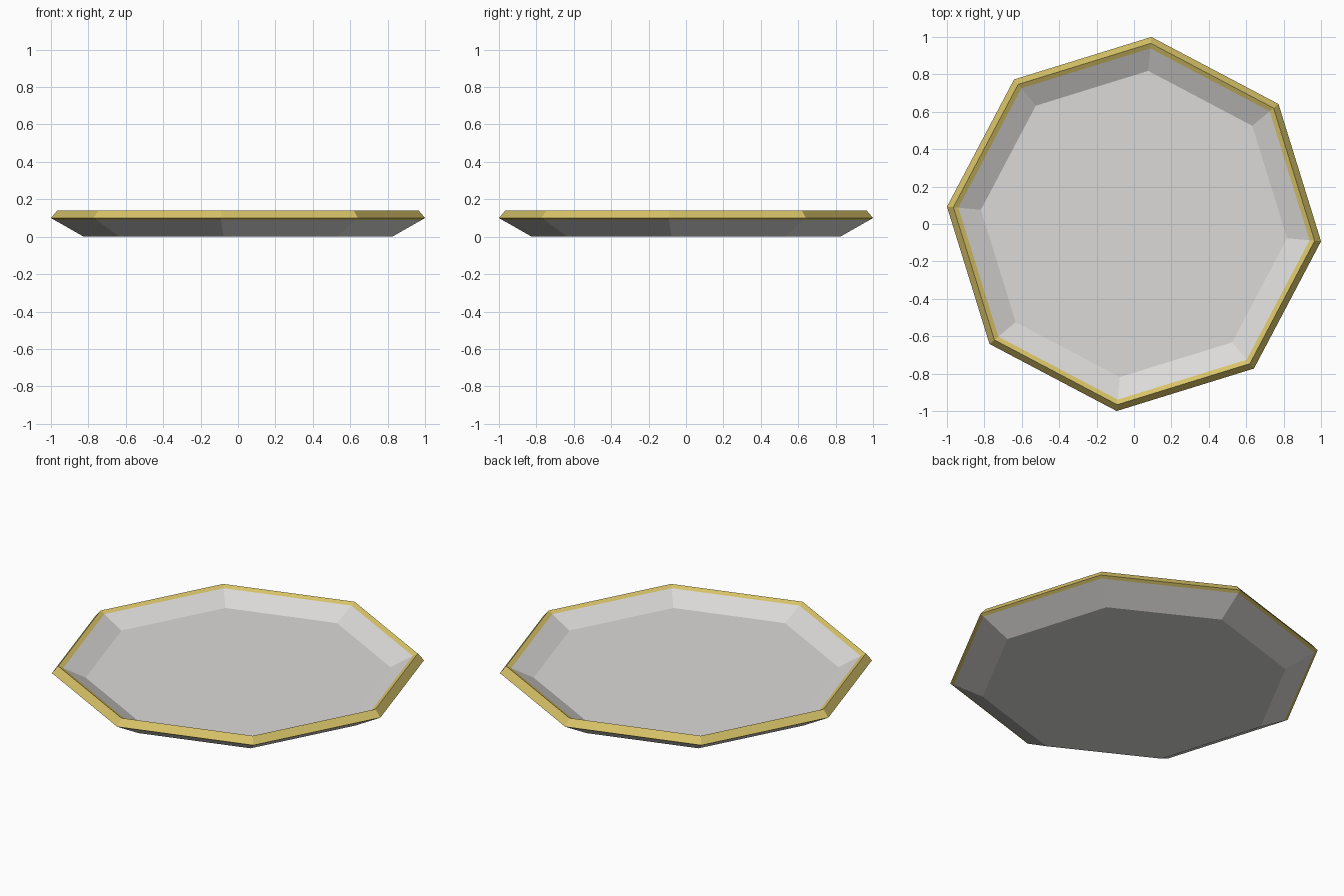
import bpy, bmesh, math

if "Cube" in bpy.data.objects:
    bpy.data.objects.remove(bpy.data.objects["Cube"])

SIDES = 8
TURN = math.radians(-5.3)


def material(name, rgb):
    m = bpy.data.materials.new(name)
    m.diffuse_color = (*rgb, 1)
    m.use_nodes = True
    m.node_tree.nodes["Principled BSDF"].inputs["Base Color"].default_value = m.diffuse_color
    return m


grey = material("pale grey", (0.71, 0.70, 0.685))
gold = material("gold", (0.69, 0.55, 0.14))


def ring(bm, r, z):
    return [bm.verts.new((r * math.cos(TURN + i * math.tau / SIDES),
                          r * math.sin(TURN + i * math.tau / SIDES), z))
            for i in range(SIDES)]


def turned(name, strips, mat, capped=False):
    """Sweep profile strips (bottom outward, then up and inward) round z."""
    bm = bmesh.new()
    for strip in strips:
        rings = [ring(bm, r, z) for r, z in strip]
        for a, b in zip(rings, rings[1:]):
            for i in range(SIDES):
                j = (i + 1) % SIDES
                bm.faces.new((a[i], a[j], b[j], b[i]))
        if capped:
            # underside closes the first strip, floor closes the last
            if strip is strips[0]:
                bm.faces.new(rings[0][::-1])
            else:
                bm.faces.new(rings[-1])
    mesh = bpy.data.meshes.new(name)
    bm.to_mesh(mesh)
    bm.free()
    mesh.materials.append(mat)
    obj = bpy.data.objects.new(name, mesh)
    bpy.context.collection.objects.link(obj)
    return obj


# Profile points (radius, height)
foot, outer_seam = (0.828, 0.0), (0.985, 0.089)
outer_edge, crest = (1.0043, 0.1), (0.97, 0.14)
inner_seam, floor = (0.943, 0.127), (0.822, 0.066)

# Plate body: outer wall with underside, inner wall with floor
turned("plate", [[foot, outer_seam], [inner_seam, floor]], grey, capped=True)

# Gilded rim wrapping over the edge
turned("rim", [[outer_seam, outer_edge, crest, inner_seam]], gold)
